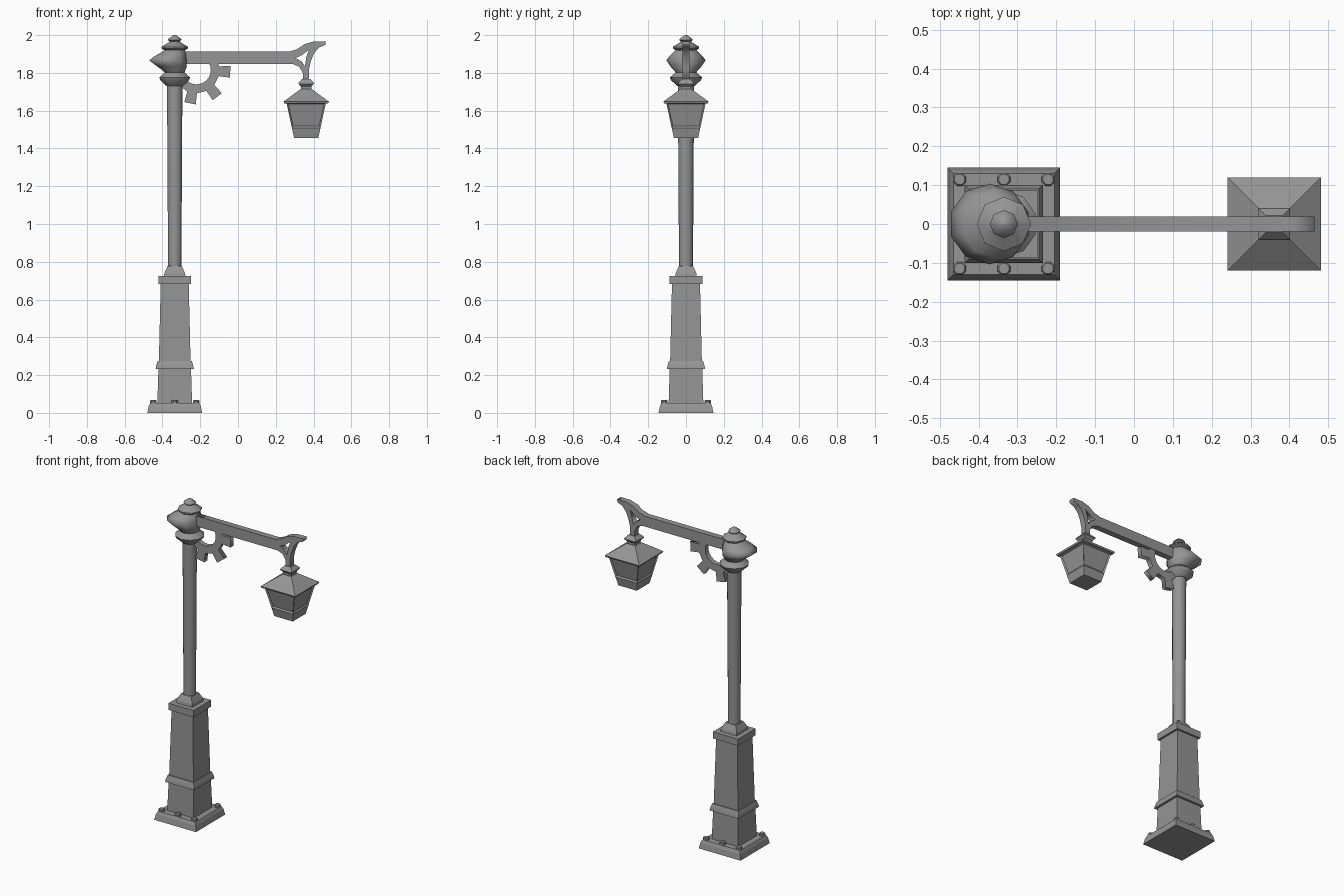
import bpy, bmesh
from math import pi, cos, sin, radians, sqrt

if "Cube" in bpy.data.objects:
    bpy.data.objects.remove(bpy.data.objects["Cube"])

PX = -0.335   # post axis
LX = 0.361    # lantern axis

iron = bpy.data.materials.new("dark_iron")
iron.diffuse_color = (.3, .3, .3, 1)
iron.use_nodes = True
iron.node_tree.nodes["Principled BSDF"].inputs["Base Color"].default_value = iron.diffuse_color


def finish(name, bm, smooth=0):
    bmesh.ops.recalc_face_normals(bm, faces=bm.faces)
    me = bpy.data.meshes.new(name)
    bm.to_mesh(me)
    bm.free()
    me.materials.append(iron)
    ob = bpy.data.objects.new(name, me)
    bpy.context.collection.objects.link(ob)
    if smooth:
        bpy.ops.object.select_all(action='DESELECT')
        ob.select_set(True)
        bpy.context.view_layer.objects.active = ob
        bpy.ops.object.shade_smooth_by_angle(angle=radians(smooth))
    return ob


def loft(bm, rings, n, phase, cx, cy=0.0):
    """Stack rings (z, radius[, x shift]) into a capped solid; returns side faces per layer."""
    loops = []
    for z, r, *dx in rings:
        x0 = cx + (dx[0] if dx else 0)
        loops.append([bm.verts.new((x0 + r * cos(phase + 2 * pi * i / n),
                                    cy + r * sin(phase + 2 * pi * i / n), z)) for i in range(n)])
    layers = []
    for a, b in zip(loops, loops[1:]):
        layers.append([bm.faces.new((a[i], a[(i + 1) % n], b[(i + 1) % n], b[i])) for i in range(n)])
    bm.faces.new(loops[0][::-1])
    bm.faces.new(loops[-1])
    return layers


def square(name, rings, cx):
    bm = bmesh.new()
    loft(bm, [(z, h * sqrt(2)) for z, h in rings], 4, pi / 4, cx)
    return finish(name, bm)


def turned(name, rings, n=10, smooth=40):
    bm = bmesh.new()
    loft(bm, rings, n, pi / 2, PX)
    return finish(name, bm, smooth)


def plate(name, outlines, half):
    """Flat plate in the XZ plane; later outlines are holes."""
    cu = bpy.data.curves.new(name, 'CURVE')
    cu.dimensions = '2D'
    cu.fill_mode = 'BOTH'
    cu.extrude = half
    cu.materials.append(iron)
    for pts in outlines:
        s = cu.splines.new('POLY')
        s.points.add(len(pts) - 1)
        for p, (x, z) in zip(s.points, pts):
            p.co = (x, z, 0, 1)
        s.use_cyclic_u = True
    ob = bpy.data.objects.new(name, cu)
    ob.rotation_euler.x = pi / 2
    bpy.context.collection.objects.link(ob)
    bpy.ops.object.select_all(action='DESELECT')
    ob.select_set(True)
    bpy.context.view_layer.objects.active = ob
    bpy.ops.object.convert(target='MESH')


# Square pedestal
square("base_plinth", [(0, .145), (.035, .138), (.053, .13)], PX)
square("pedestal_lower", [(.05, .092), (.24, .086)], PX)
square("pedestal_band", [(.233, .101), (.25, .098), (.275, .09)], PX)
square("pedestal_upper", [(.27, .084), (.69, .074)], PX)
square("pedestal_cap", [(.683, .087), (.725, .087)], PX)
square("pedestal_taper", [(.72, .058), (.742, .054), (.778, .037)], PX)

# Anchor bolts, three along front and back
for sy in (-1, 1):
    for k in (-1, 0, 1):
        bm = bmesh.new()
        loft(bm, [(.045, .018), (.064, .018), (.069, .014)], 8, pi / 8, PX + k * .114, sy * .115)
        finish("bolt", bm)

# Post, collar, bulb and finial
turned("post", [(.77, .037), (1.75, .043)])
turned("post_collar", [(1.73, .045), (1.762, .08), (1.776, .086), (1.797, .06), (1.81, .05)], smooth=30)
turned("post_bulb", [(1.79, .05), (1.81, .06, -.002), (1.835, .083, -.015), (1.866, .104, -.037),
                     (1.89, .086, -.022), (1.912, .064, -.004), (1.925, .05)], smooth=120)
turned("finial", [(1.915, .048), (1.93, .07), (1.938, .07), (1.96, .034), (1.966, .026),
                  (1.974, .036), (1.98, .034), (2.0, .006)], 8)

# Arm with scrolled end bracket
arm = [(-.33, 1.847), (-.33, 1.912), (.27, 1.912), (.312, 1.925), (.352, 1.952), (.40, 1.966),
       (.465, 1.966), (.462, 1.948), (.43, 1.935), (.403, 1.905), (.385, 1.86), (.376, 1.82),
       (.374, 1.755), (.345, 1.755), (.343, 1.80), (.325, 1.832), (.29, 1.847)]
gap = [(.305, 1.879), (.335, 1.892), (.376, 1.922), (.362, 1.885), (.354, 1.835), (.338, 1.86)]
plate("arm", [arm, gap], .019)

# Part gear below the arm: outer edge clockwise with three teeth, then bore edge back
gx, gz, root, tip, bore = -.22, 1.815, .120, .179, .076


def polar(r, deg, w=0.0):
    a = radians(deg)
    return (gx + r * cos(a) - w * sin(a), gz + r * sin(a) + w * cos(a))


outer = [polar(root, 22)]
for t in (-3, -52, -101):
    outer += [polar(root, t, .026), polar(tip, t, .031), polar(tip, t, -.031), polar(root, t, -.026),
              polar(root, t - 24.5)]
outer += [polar(root, -145), polar(root, -165)]
inner = [polar(bore, a) for a in range(-180, 31, 15)]
plate("gear_brace", [outer + inner], .015)

# Lantern
square("lantern_cap", [(1.71, .027), (1.728, .028), (1.742, .041), (1.75, .039), (1.768, .022)], LX)
square("lantern_roof", [(1.638, .116), (1.648, .12), (1.714, .03)], LX)
bm = bmesh.new()
layers = loft(bm, [(1.455, .064 * sqrt(2)), (1.508, .0755 * sqrt(2)), (1.64, .104 * sqrt(2))], 4, pi / 4, LX)
bmesh.ops.recalc_face_normals(bm, faces=bm.faces)
bmesh.ops.inset_individual(bm, faces=layers[1], thickness=.011, depth=-.008)
finish("lantern_body", bm)
